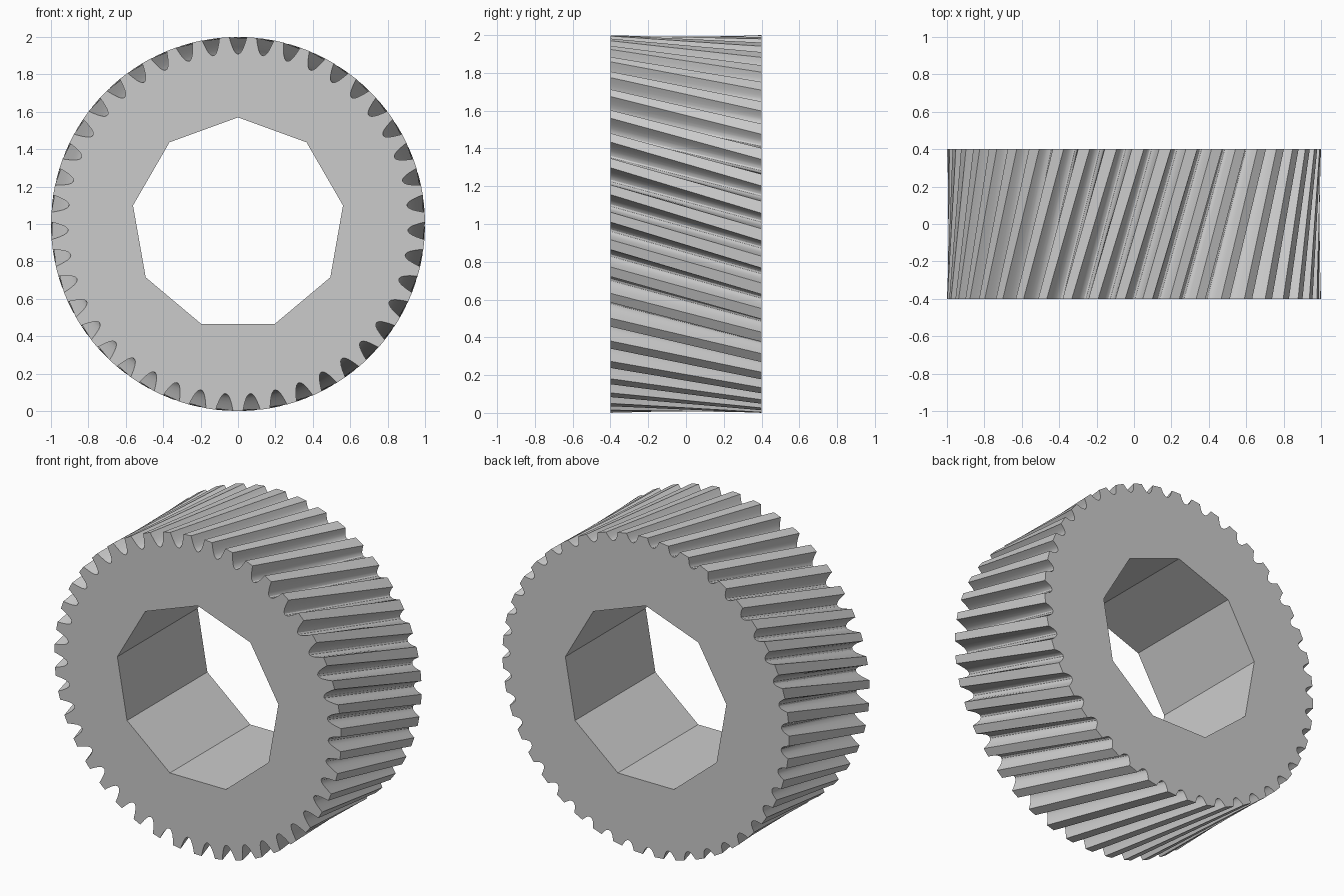
import bpy, bmesh, math

old = bpy.data.objects.get("Cube")
if old:
    bpy.data.objects.remove(old, do_unlink=True)

TEETH = 43
PITCH = math.tau / TEETH
TWIST = 0.24          # angle the teeth lean from front to back
HALF = 0.4            # half the width of the wheel
BORE_SIDES = 9
BORE_RADIUS = 0.57

# half of one tooth gap: (share of pitch, share of gap depth)
GAP = [(0.32, 0.0), (0.28, 0.28), (0.235, 0.52), (0.18, 0.75), (0.11, 0.92), (0.04, 1.0)]


def ring(bm, y, points):
    """Add a closed loop of vertices from (angle from top, radius) pairs."""
    return [bm.verts.new((r * math.sin(a), y, 1 + r * math.cos(a))) for a, r in points]


def tooth_outline(depth, width, turn):
    profile = [(-s, d) for s, d in GAP] + [(s, d) for s, d in reversed(GAP)]
    return [((i + s * width) * PITCH + turn, 1 - depth * d)
            for i in range(TEETH) for s, d in profile]


def loop_edges(bm, loop):
    found = []
    for a, b in zip(loop, loop[1:] + loop[:1]):
        found.append(bm.edges.get((a, b)) or bm.edges.new((a, b)))
    return found


def wall(bm, first, second):
    """Join two matching loops with a band of faces."""
    n = len(first)
    for i in range(n):
        j = (i + 1) % n
        bm.faces.new((first[i], first[j], second[j], second[i]))


bm = bmesh.new()

# slanted teeth, with gaps that get shallower towards the back
front_teeth = ring(bm, -HALF, tooth_outline(0.09, 1.0, 0))
back_teeth = ring(bm, HALF, tooth_outline(0.052, 0.88, TWIST))
wall(bm, front_teeth, back_teeth)

# faceted bore
bore = [(i * math.tau / BORE_SIDES, BORE_RADIUS) for i in range(BORE_SIDES)]
front_bore = ring(bm, -HALF, bore)
back_bore = ring(bm, HALF, bore)
wall(bm, front_bore, back_bore)

# flat end faces around the bore
for outer, inner, side in ((front_teeth, front_bore, -1), (back_teeth, back_bore, 1)):
    edges = loop_edges(bm, outer) + loop_edges(bm, inner)
    bmesh.ops.triangle_fill(bm, use_beauty=True, use_dissolve=False,
                            edges=edges, normal=(0, side, 0))

bmesh.ops.recalc_face_normals(bm, faces=bm.faces[:])
mesh = bpy.data.meshes.new("helical_gear")
bm.to_mesh(mesh)
bm.free()

gear = bpy.data.objects.new("helical_gear", mesh)
bpy.context.collection.objects.link(gear)

# plain grey
grey = bpy.data.materials.new("plain_grey")
grey.use_nodes = True
colour = (0.6, 0.6, 0.6, 1)
grey.diffuse_color = colour
grey.node_tree.nodes["Principled BSDF"].inputs["Base Color"].default_value = colour
mesh.materials.append(grey)

# smooth gap walls, crisp tooth and bore edges
bpy.ops.object.select_all(action="DESELECT")
gear.select_set(True)
bpy.context.view_layer.objects.active = gear
bpy.ops.object.shade_smooth_by_angle(angle=math.radians(30))
